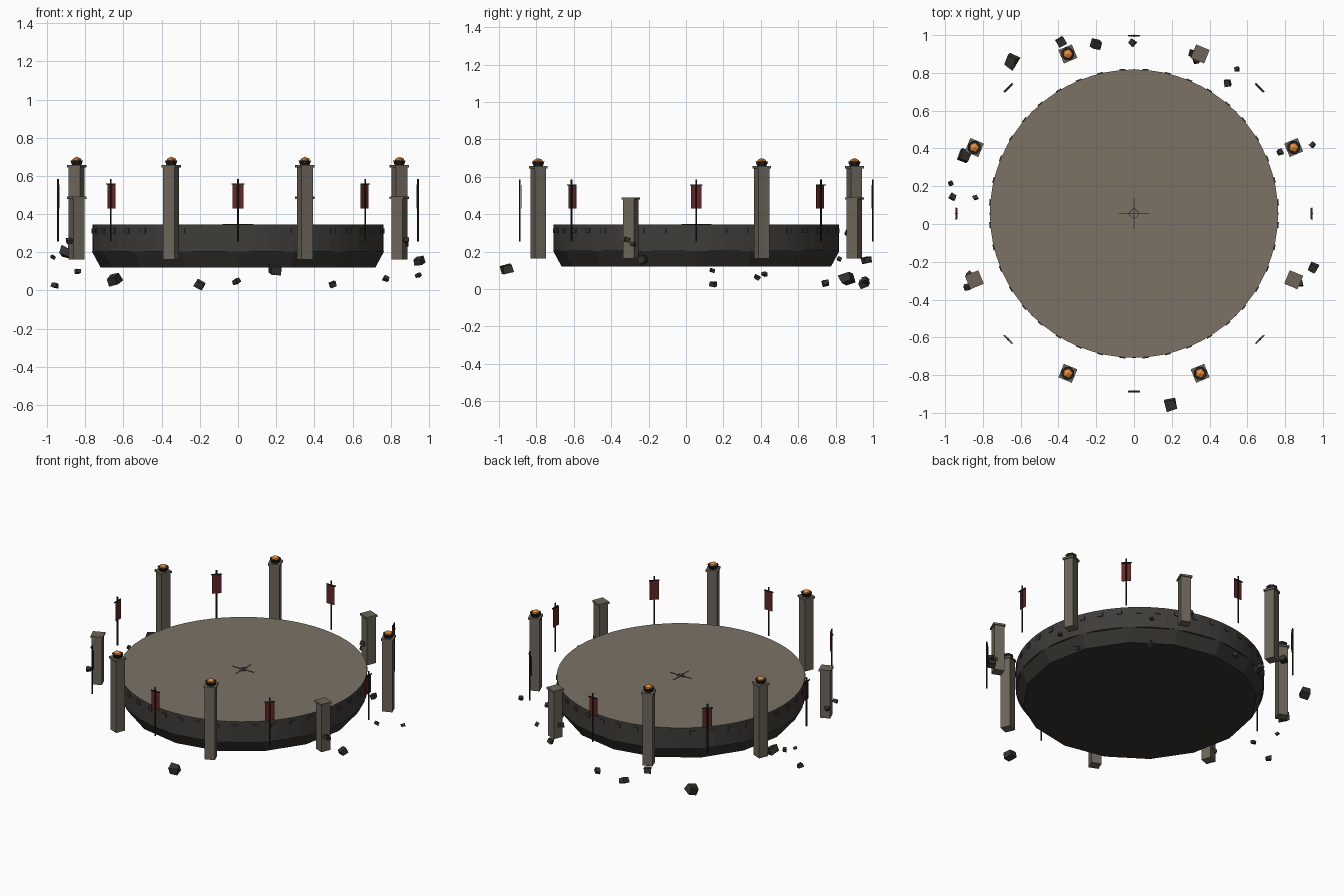
import bpy, bmesh, math, random
from mathutils import Matrix, Vector, Euler

if "Cube" in bpy.data.objects:
    bpy.data.objects.remove(bpy.data.objects["Cube"])

random.seed(4)
CY = 0.055  # arena centre in y


def mat(name, c):
    m = bpy.data.materials.new(name)
    m.diffuse_color = (*c, 1)
    m.use_nodes = True
    m.node_tree.nodes["Principled BSDF"].inputs["Base Color"].default_value = m.diffuse_color
    return m


TAN = mat("floor_stone", (0.20, 0.17, 0.13))
STONE = mat("pillar_stone", (0.15, 0.13, 0.10))
DARK = mat("dark_stone", (0.05, 0.046, 0.04))
BASE = mat("base_rock", (0.035, 0.033, 0.028))
IRON = mat("iron", (0.015, 0.015, 0.015))
RED = mat("red_cloth", (0.13, 0.02, 0.02))
FIRE = mat("ember", (0.85, 0.27, 0.04))


def finish(bm, name, *mats):
    me = bpy.data.meshes.new(name)
    bm.to_mesh(me)
    bm.free()
    for m in mats:
        me.materials.append(m)
    ob = bpy.data.objects.new(name, me)
    bpy.context.collection.objects.link(ob)
    return ob


def frustum(name, n, r0, r1, z0, z1, m, loc=(0, CY), rot=0):
    bm = bmesh.new()
    bmesh.ops.create_cone(
        bm, cap_ends=True, segments=n, radius1=r0, radius2=r1, depth=z1 - z0,
        matrix=Matrix.Translation((loc[0], loc[1], (z0 + z1) / 2)) @ Matrix.Rotation(rot, 4, 'Z'))
    return finish(bm, name, m)


def box(name, size, loc, rot, m):
    bm = bmesh.new()
    bmesh.ops.create_cube(bm, size=1, matrix=Matrix.Translation(loc)
                          @ Euler(rot).to_matrix().to_4x4() @ Matrix.Diagonal((*size, 1)))
    return finish(bm, name, m)


def polar(r, a):
    return (r * math.cos(a), CY + r * math.sin(a))


def rock(name, loc, s):
    bm = bmesh.new()
    R = Euler([random.uniform(-0.5, 0.5), random.uniform(-0.5, 0.5), random.uniform(0, 3)])
    bmesh.ops.create_cube(bm, size=s)
    for v in bm.verts:
        v.co = Vector([c * random.uniform(0.75, 1.1) for c in v.co])
        v.co.z *= 0.8
        v.co.rotate(R)
        v.co += Vector(loc)
    low = min(v.co.z for v in bm.verts)
    if low < 0:
        bmesh.ops.translate(bm, verts=bm.verts, vec=(0, 0, -low))
    bmesh.ops.convex_hull(bm, input=bm.verts)
    return finish(bm, name, BASE)


# platform: round drum with tan floor over a faceted rock base
drum = frustum("arena_drum", 64, 0.763, 0.763, 0.204, 0.345, DARK)
drum.data.materials.append(TAN)
for p in drum.data.polygons:
    if p.normal.z > 0.9:
        p.material_index = 1
frustum("rock_base", 16, 0.72, 0.765, 0.12, 0.204, BASE)

# small blocks around the rim
for i in range(40):
    a = math.radians(i * 9 + 4.5)
    box("rim_block", (0.016, 0.032, 0.026), (*polar(0.76, a), 0.312), (0, 0, a), DARK)

# floor centre mark
for k in range(2):
    box("floor_line", (0.16, 0.004, 0.003), (0, CY, 0.346), (0, 0, k * math.pi / 2), DARK)
for k in range(4):
    a = k * math.pi / 2 + math.pi / 4
    box("floor_diamond", (0.004, 0.042, 0.003), (*polar(0.021, a), 0.346), (0, 0, a), DARK)

# pillars, three of them broken short
for k in range(8):
    a = math.radians(22.5 + 45 * k)
    x, y = polar(0.915, a)
    top = 0.478 if k in (1, 4, 7) else 0.645
    box("pillar", (0.064, 0.064, top - 0.163), (x, y, (top + 0.163) / 2), (0, 0, a), STONE)
    box("pillar_cap", (0.077, 0.077, 0.013), (x, y, top + 0.0065), (0, 0, a), STONE)
    if top > 0.6:
        frustum("brazier_bowl", 8, 0.027, 0.036, top + 0.013, top + 0.036, IRON, (x, y), a)
        bm = bmesh.new()
        bmesh.ops.create_icosphere(bm, subdivisions=1, radius=0.028,
                                   matrix=Matrix.Translation((x, y, top + 0.036))
                                   @ Matrix.Diagonal((1, 1, 0.7, 1)))
        finish(bm, "brazier_flame", FIRE)

# banners on poles
for k in range(8):
    a = math.radians(45 * k)
    x, y = polar(0.943, a)
    frustum("banner_pole", 6, 0.005, 0.005, 0.255, 0.585, IRON, (x, y), a)
    box("banner_crossbar", (0.006, 0.066, 0.006), (x, y, 0.557), (0, 0, a), IRON)
    x, y = polar(0.937, a)
    box("banner_cloth", (0.003, 0.058, 0.125), (x, y, 0.493), (0, 0, a), RED)

# floating rubble: x, y, z, size
rocks = [(-.65, .86, .055, .062), (-.385, .965, .155, .045), (-.2, .95, .027, .048),
         (-.01, .96, .048, .034), (.495, .745, .033, .036), (.545, .82, .16, .022),
         (.775, .38, .062, .028), (.945, .42, .08, .026), (.95, -.23, .155, .046),
         (.195, -.955, .108, .058), (-.9, .36, .2, .058), (-.97, .215, .175, .022),
         (-.96, .145, .027, .032), (-.84, .14, .1, .026)]
for x, y, z, s in rocks:
    rock("rubble", (x, y, z), s)

# chips breaking off the short pillars
for x, y, z, s in [(.31, .9, .25, .035), (.33, .865, .3, .03), (-.885, -.335, .26, .03),
                   (-.87, -.27, .23, .03), (.88, -.315, .265, .03), (.875, -.285, .24, .03)]:
    rock("pillar_chip", (x, y, z), s)
